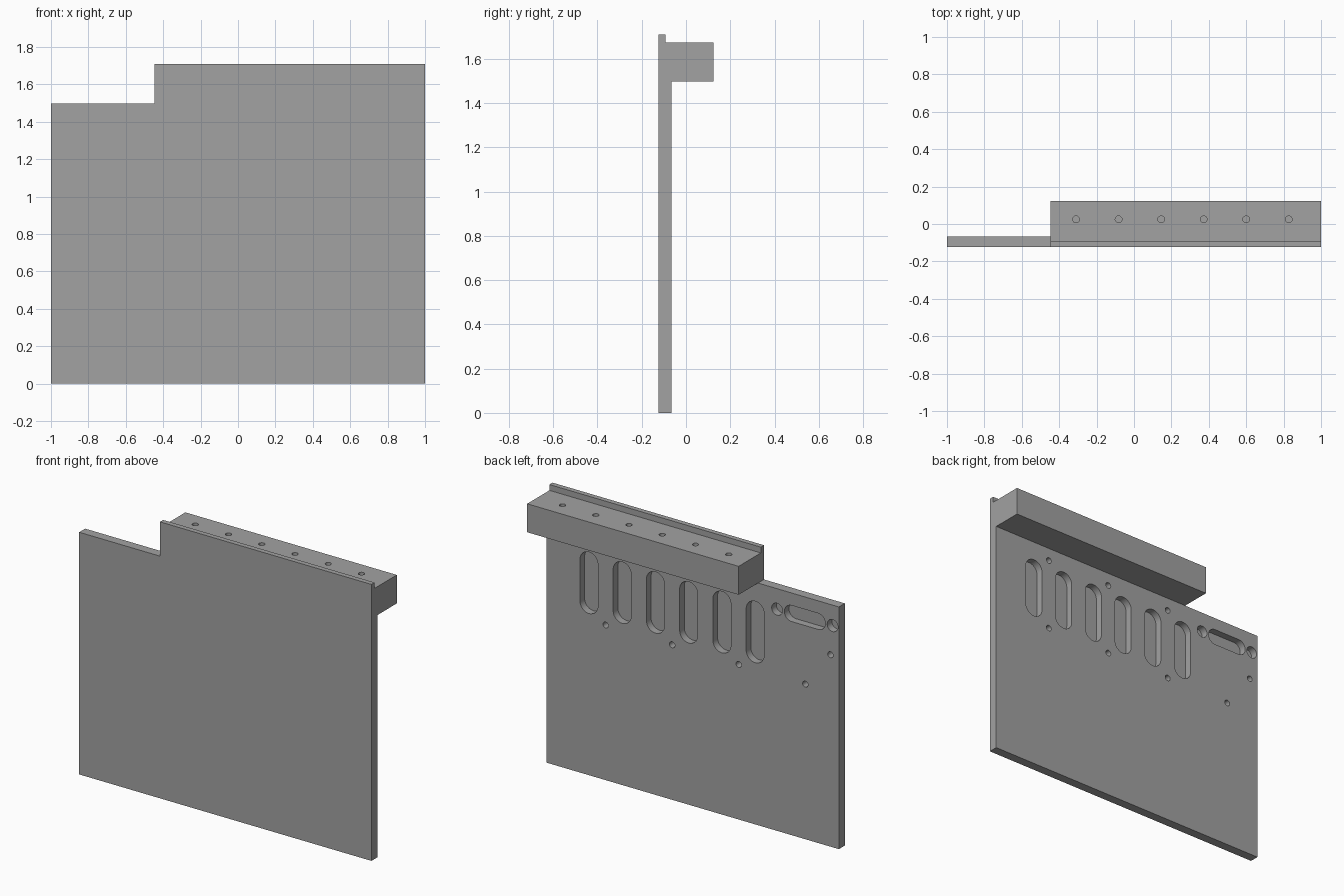
import bpy, bmesh, math
from mathutils import Vector

cube = bpy.data.objects.get("Cube")
if cube:
    bpy.data.objects.remove(cube, do_unlink=True)

BACK, FRONT = -0.066, -0.124      # panel faces
STEP = 1.498                      # panel height beside the rail
RAIL_X = -0.447                   # right end of the rail
PITCH = 0.2275
POCKET, DRILL = 0.045, 0.05

grey = bpy.data.materials.new("machined grey")
grey.use_nodes = True
colour = (0.36, 0.36, 0.36, 1)
grey.diffuse_color = colour
grey.node_tree.nodes["Principled BSDF"].inputs["Base Color"].default_value = colour


def prism(bm, points, sweep):
    """Closed solid from an outline swept along a vector."""
    face = bm.faces.new([bm.verts.new(p) for p in points])
    top = bmesh.ops.extrude_face_region(bm, geom=[face])["geom"]
    moved = [v for v in top if isinstance(v, bmesh.types.BMVert)]
    bmesh.ops.translate(bm, verts=moved, vec=sweep)


def make_object(name, bm):
    bmesh.ops.recalc_face_normals(bm, faces=bm.faces)
    mesh = bpy.data.meshes.new(name)
    bm.to_mesh(mesh)
    bm.free()
    mesh.materials.append(grey)
    obj = bpy.data.objects.new(name, mesh)
    bpy.context.collection.objects.link(obj)
    return obj


def capsule(width, height, n=16):
    """Outline of a round-ended slot; equal sides give a circle."""
    r = min(width, height) / 2
    sx, sz = width / 2 - r, height / 2 - r
    pts = []
    for i in range(2 * n):
        a = math.pi * (i + 0.5) / n
        c, s = math.cos(a), math.sin(a)
        pts.append((r * c + math.copysign(sx, c), r * s + math.copysign(sz, s)))
    return pts


def pocket(bm, x, z, width, height):
    """Blind cut into the back of the panel."""
    pts = [(x + u, BACK + 0.02, z + v) for u, v in capsule(width, height)]
    prism(bm, pts, Vector((0, -POCKET - 0.02, 0)))


def boolean(obj, tool, operation):
    mod = obj.modifiers.new(operation.lower(), "BOOLEAN")
    mod.operation, mod.object, mod.solver = operation, tool, "EXACT"
    bpy.context.view_layer.objects.active = obj
    bpy.ops.object.modifier_apply(modifier=mod.name)
    bpy.data.objects.remove(tool, do_unlink=True)


# Main panel
bm = bmesh.new()
prism(bm, [(-1, FRONT, 0), (1, FRONT, 0), (1, BACK, 0), (-1, BACK, 0)],
      Vector((0, 0, STEP)))
panel = make_object("panel_with_rail", bm)

# Rail along the top, with a thin raised lip at the front
bm = bmesh.new()
section = [(FRONT, STEP), (0.124, STEP), (0.124, 1.674), (-0.093, 1.674),
           (-0.093, 1.71), (FRONT, 1.71)]
prism(bm, [(RAIL_X, y, z) for y, z in section], Vector((1 - RAIL_X, 0, 0)))
boolean(panel, make_object("rail", bm), "UNION")

# Slots and holes
bm = bmesh.new()
for i in range(6):
    pocket(bm, -0.427 + i * PITCH, 1.19, 0.123, 0.38)
    x = -0.31 + i * PITCH
    pts = [(x + u, 0.025 + v, 1.7) for u, v in capsule(0.036, 0.036)]
    prism(bm, pts, Vector((0, 0, -DRILL - 0.026)))
pocket(bm, -0.767, 1.371, 0.28, 0.1)
for side in (-1, 1):
    pocket(bm, -0.767 + side * 0.19, 1.371, 0.074, 0.074)
small_holes = [(x, z) for x in (-0.314, 0.141, 0.596) for z in (0.959, 1.417)]
for x, z in small_holes + [(-0.942, 1.187), (-0.77, 0.959)]:
    pocket(bm, x, z, 0.037, 0.037)
boolean(panel, make_object("hole_cutter", bm), "DIFFERENCE")

# Smooth slot walls, sharp edges elsewhere
bpy.ops.object.select_all(action="DESELECT")
panel.select_set(True)
bpy.context.view_layer.objects.active = panel
bpy.ops.object.shade_smooth_by_angle(angle=math.radians(30))
